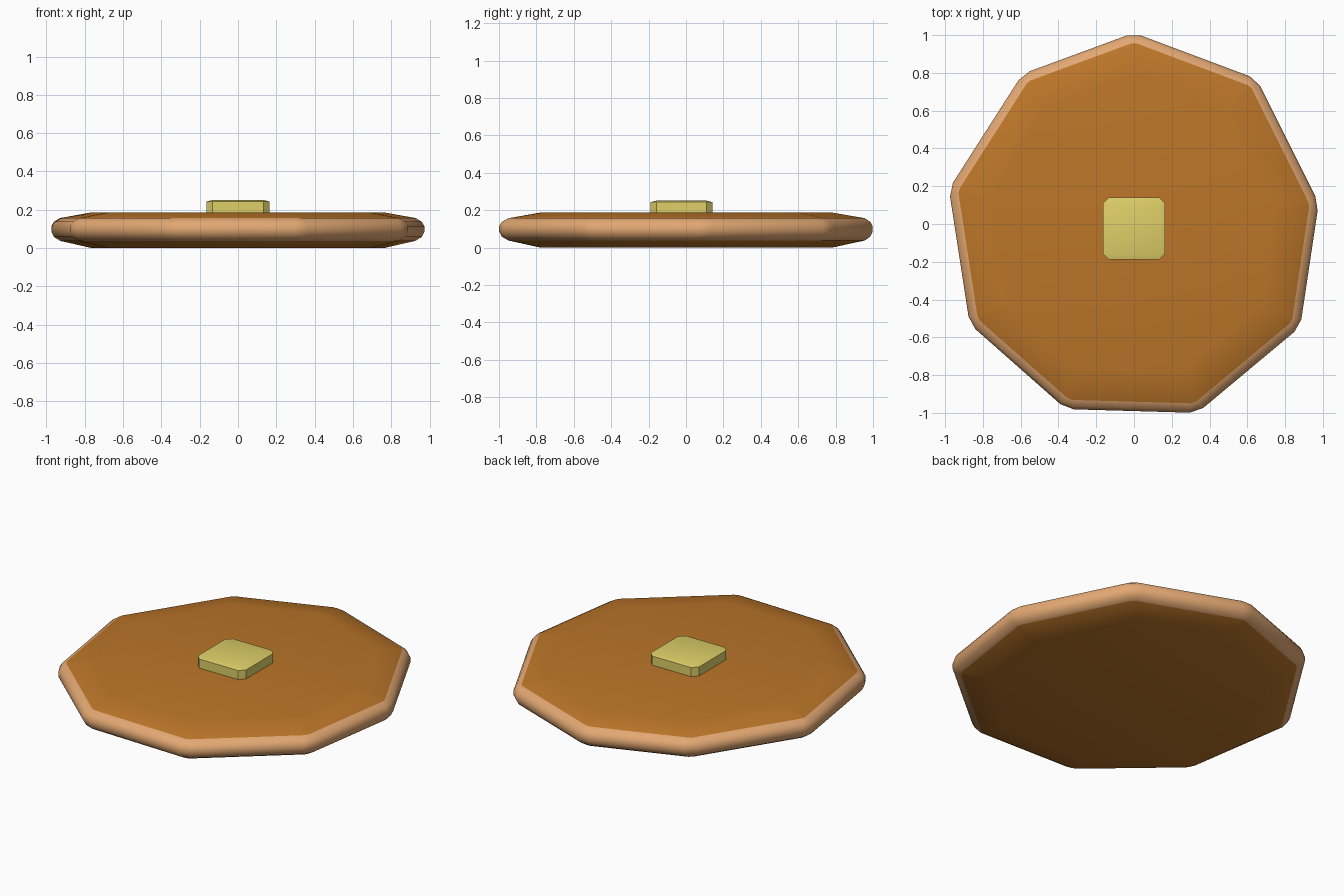
import bpy, bmesh, math
from mathutils import Vector

if "Cube" in bpy.data.objects:
    bpy.data.objects.remove(bpy.data.objects["Cube"])


def material(name, color):
    m = bpy.data.materials.new(name)
    m.diffuse_color = (*color, 1)
    m.use_nodes = True
    m.node_tree.nodes["Principled BSDF"].inputs["Base Color"].default_value = m.diffuse_color
    return m


def finish(name, bm, mats, angle):
    bmesh.ops.recalc_face_normals(bm, faces=bm.faces)
    mesh = bpy.data.meshes.new(name)
    bm.to_mesh(mesh)
    bm.free()
    ob = bpy.data.objects.new(name, mesh)
    bpy.context.collection.objects.link(ob)
    for m in mats:
        mesh.materials.append(m)
    bpy.ops.object.select_all(action='DESELECT')
    ob.select_set(True)
    bpy.context.view_layer.objects.active = ob
    bpy.ops.object.shade_smooth_by_angle(angle=math.radians(angle))
    return ob


brown = material("griddled_brown", (0.50, 0.18, 0.022))
tan = material("batter_tan", (0.76, 0.39, 0.17))
yellow = material("butter_yellow", (0.74, 0.63, 0.14))

# Pancake: slightly uneven nine-sided outline with clipped corners
corners = [Vector(c) for c in [
    (0.0, 1.012), (-0.59, 0.795), (-0.98, 0.185), (-0.87, -0.53), (-0.36, -0.98),
    (0.335, -1.0), (0.88, -0.545), (0.978, 0.11), (0.65, 0.768)]]
# (outline scale, height, corner clip)
rings = [(0.78, 0.0, 0.03), (0.95, 0.038, 0.015), (0.985, 0.058, 0.035), (1.0, 0.085, 0.04),
         (1.0, 0.115, 0.04), (0.985, 0.138, 0.035), (0.95, 0.157, 0.015), (0.78, 0.187, 0.03)]


def outline(scale, z, clip):
    pts = []
    n = len(corners)
    for i, c in enumerate(corners):
        for other in (corners[i - 1], corners[(i + 1) % n]):
            p = (c + (other - c).normalized() * clip) * scale
            pts.append((p.x, p.y, z))
    return pts


bm = bmesh.new()
loops = [[bm.verts.new(p) for p in outline(*r)] for r in rings]
count = len(loops[0])
for k in range(len(loops) - 1):
    for i in range(count):
        j = (i + 1) % count
        f = bm.faces.new((loops[k][i], loops[k][j], loops[k + 1][j], loops[k + 1][i]))
        f.material_index = 0 if k in (0, len(loops) - 2) else 1
bm.faces.new(loops[0])
bm.faces.new(loops[-1])
finish("pancake", bm, [brown, tan], 60)

# Butter pat: bevelled cube squashed flat
bm = bmesh.new()
bmesh.ops.create_cube(bm, size=0.33)
bmesh.ops.bevel(bm, geom=bm.edges[:], offset=0.032, segments=1, affect='EDGES')
bmesh.ops.scale(bm, vec=(1, 1, 0.27), verts=bm.verts)
bmesh.ops.translate(bm, vec=(0, -0.024, 0.207), verts=bm.verts)
finish("butter_pat", bm, [yellow], 30)
